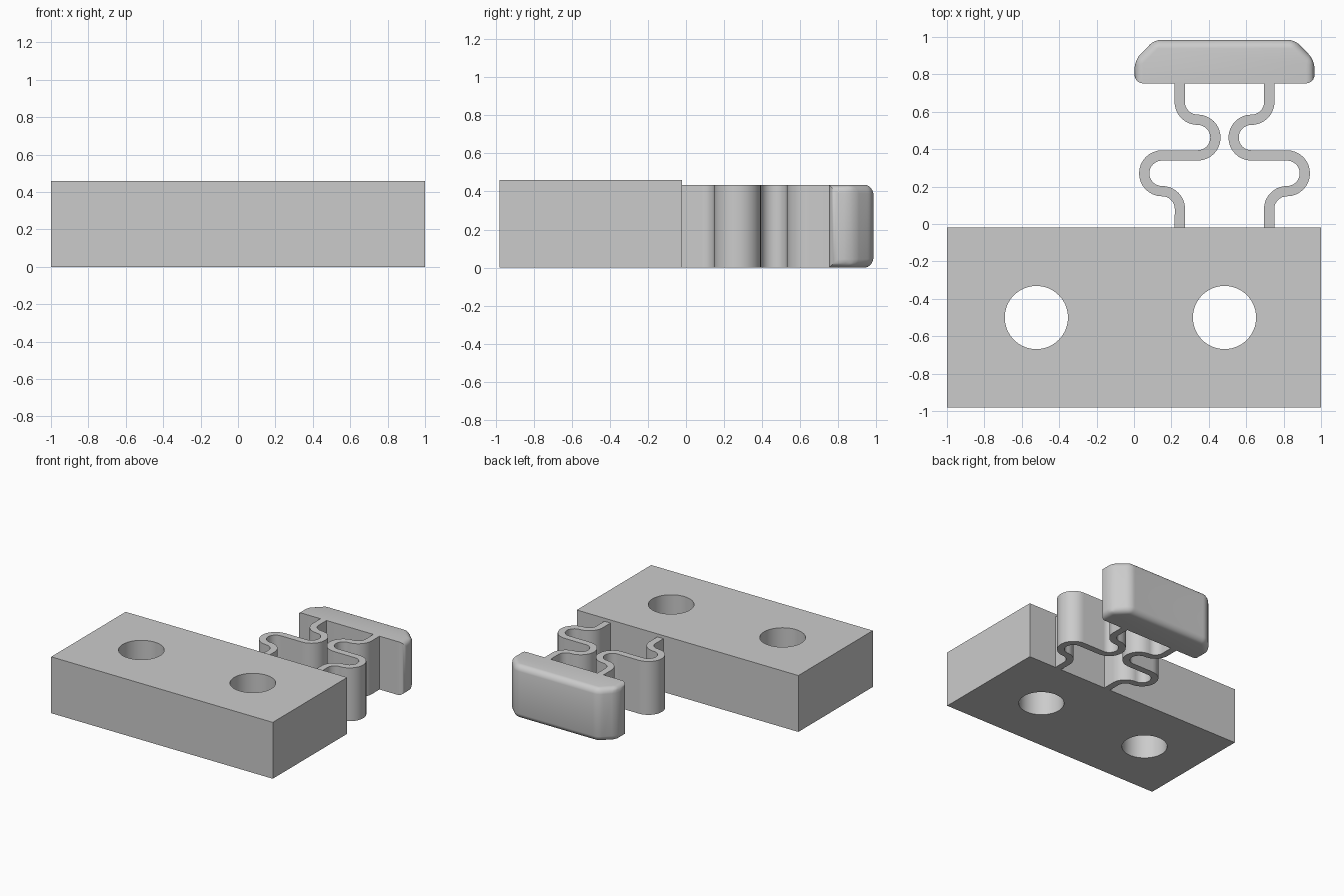
import bpy, bmesh, math
from mathutils import Vector

if "Cube" in bpy.data.objects:
    bpy.data.objects.remove(bpy.data.objects["Cube"], do_unlink=True)

BLOCK_H, ARM_H = 0.46, 0.435
AXIS = 0.484             # symmetry line of the spring and its head
FRONT, BACK = 0.752, 0.984

grey = bpy.data.materials.new("light_grey")
grey.use_nodes = True
colour = (0.6, 0.6, 0.6, 1)
grey.diffuse_color = colour
grey.node_tree.nodes["Principled BSDF"].inputs["Base Color"].default_value = colour


def finish(bm, name):
    bmesh.ops.recalc_face_normals(bm, faces=bm.faces)
    mesh = bpy.data.meshes.new(name)
    bm.to_mesh(mesh)
    bm.free()
    mesh.materials.append(grey)
    ob = bpy.data.objects.new(name, mesh)
    bpy.context.collection.objects.link(ob)
    return ob


def smooth(ob, degrees=35):
    bpy.ops.object.select_all(action='DESELECT')
    ob.select_set(True)
    bpy.context.view_layer.objects.active = ob
    bpy.ops.object.shade_smooth_by_angle(angle=math.radians(degrees))


def extrude_up(bm, faces, height):
    geom = bmesh.ops.extrude_face_region(bm, geom=faces)["geom"]
    verts = [g for g in geom if isinstance(g, bmesh.types.BMVert)]
    bmesh.ops.translate(bm, vec=(0, 0, height), verts=verts)


# Mounting block with two through holes
bm = bmesh.new()
bmesh.ops.create_cube(bm, size=1)
bmesh.ops.scale(bm, vec=(2, 0.96, BLOCK_H), verts=bm.verts)
bmesh.ops.translate(bm, vec=(0, -0.5, BLOCK_H / 2), verts=bm.verts)
block = finish(bm, "mounting_block")
for x in (-0.522, AXIS):
    bm = bmesh.new()
    bmesh.ops.create_cone(bm, cap_ends=True, segments=64, radius1=0.169, radius2=0.169, depth=1)
    bmesh.ops.translate(bm, vec=(x, -0.5, BLOCK_H / 2), verts=bm.verts)
    cutter = finish(bm, "hole_cutter")
    cutter.hide_render = True
    mod = block.modifiers.new("hole", 'BOOLEAN')
    mod.operation, mod.solver, mod.object = 'DIFFERENCE', 'EXACT', cutter
    bpy.context.view_layer.objects.active = block
    bpy.ops.object.modifier_apply(modifier=mod.name)
    bpy.data.objects.remove(cutter, do_unlink=True)
smooth(block)


# Serpentine spring arms: a centre line of straights and arcs given a thickness
def arc(cx, cy, start, end, r=0.0955, steps=16):
    turn = 1 if end > start else -1
    for i in range(steps + 1):
        a = math.radians(start + (end - start) * i / steps)
        out = Vector((math.cos(a), math.sin(a)))
        yield Vector((cx, cy)) + out * r, out * turn


def spring_arm(name, side):
    sideways = Vector((1, 0))
    x = 0.245
    path = [(Vector((x, FRONT + 0.01)), -sideways)]
    path += arc(0.34, 0.653, 180, 270)
    path += arc(0.34, 0.462, 90, -90)
    path += arc(0.15, 0.271, 90, 270)
    path += arc(0.15, 0.08, 90, 0)
    path.append((Vector((x, -0.03)), -sideways))
    half = 0.0275
    # the offset side must stay on one hand of the travel direction
    bm = bmesh.new()
    rows = []
    for i, (p, n) in enumerate(path):
        ahead = path[min(i + 1, len(path) - 1)][0] - path[max(i - 1, 0)][0]
        right = Vector((ahead.y, -ahead.x))
        n = n if n.dot(right) > 0 else -n
        row = []
        for q in (p + n * half, p - n * half):
            row.append(bm.verts.new((AXIS + side * (q.x - AXIS), q.y, 0)))
        rows.append(row)
    faces = [bm.faces.new((a[0], a[1], b[1], b[0])) for a, b in zip(rows, rows[1:])]
    extrude_up(bm, faces, ARM_H)
    smooth(finish(bm, name))


spring_arm("right_spring_arm", 1)
spring_arm("left_spring_arm", -1)

# Head: chamfered outline, every edge rounded but the long front ones
half_w, chamfer = 0.481, 0.107
side_pts = [(half_w, FRONT), (half_w, BACK - chamfer), (half_w - chamfer, BACK)]
outline = side_pts + [(-x, y) for x, y in reversed(side_pts)]
bm = bmesh.new()
base = bm.faces.new([bm.verts.new((AXIS + x, y, 0)) for x, y in outline])
extrude_up(bm, [base], ARM_H)
rounded = [e for e in bm.edges
           if not all(abs(v.co.y - FRONT) < 0.001 for v in e.verts)
           or abs(e.verts[0].co.z - e.verts[1].co.z) > 0.1]
bmesh.ops.bevel(bm, geom=rounded, offset=0.045, segments=6, profile=0.5, affect='EDGES')
smooth(finish(bm, "head"), 40)
